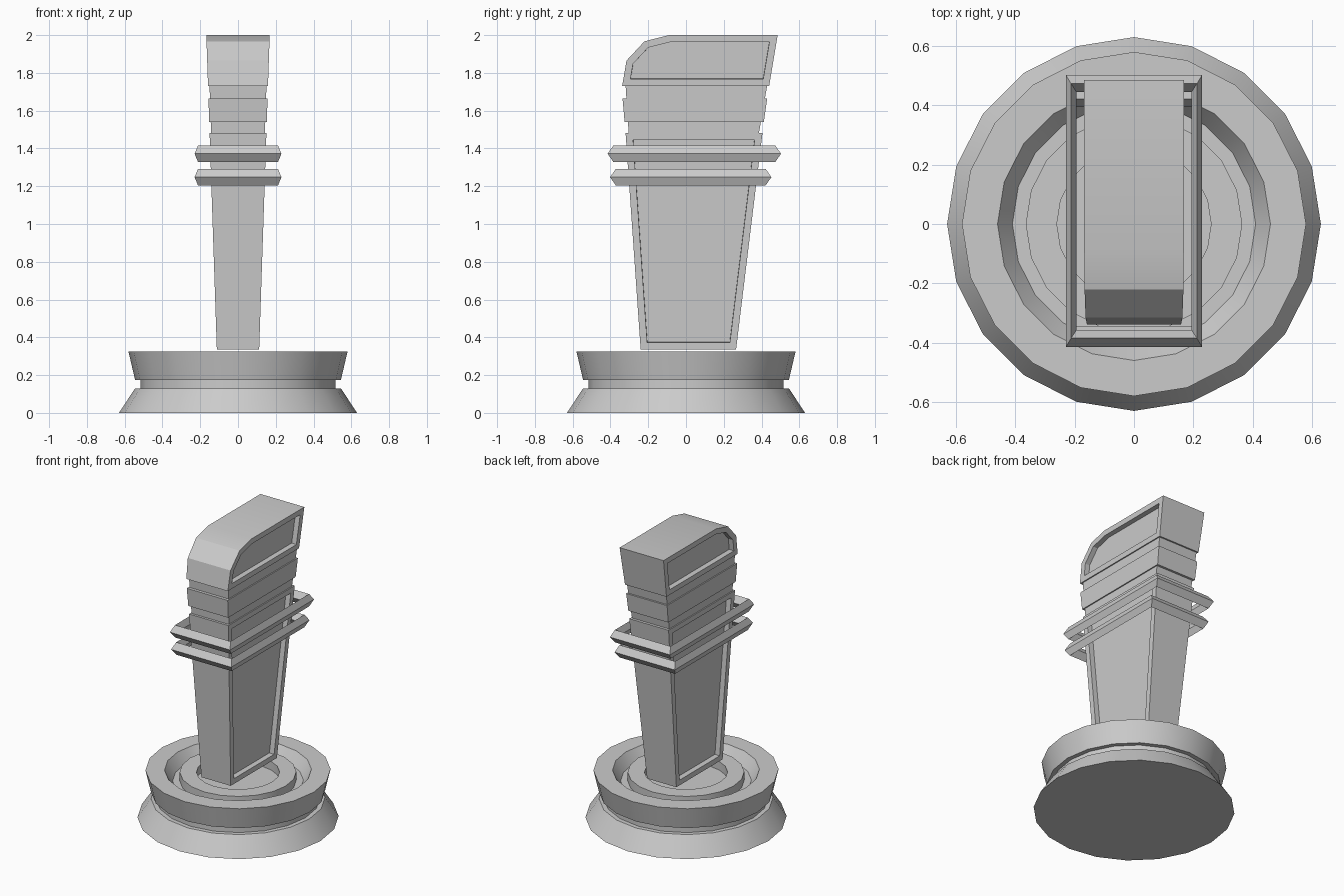
import bpy, bmesh, math

if "Cube" in bpy.data.objects:
    bpy.data.objects.remove(bpy.data.objects["Cube"])


def finish(name, bm, smooth=False):
    bmesh.ops.recalc_face_normals(bm, faces=bm.faces[:])
    mesh = bpy.data.meshes.new(name)
    bm.to_mesh(mesh)
    bm.free()
    ob = bpy.data.objects.new(name, mesh)
    bpy.context.collection.objects.link(ob)
    if smooth:
        bpy.ops.object.select_all(action='DESELECT')
        ob.select_set(True)
        bpy.context.view_layer.objects.active = ob
        bpy.ops.object.shade_smooth_by_angle(angle=math.radians(30))
    return ob


def half_width(z):
    return 0.112 + (z - 0.335) * 0.0335


def slab(name, profile, shrink=0.0, frame=0.0, depth=0.035, smooth=False):
    """Side profile (y, z) spread in x to the tapering width, with optional sunk side panels."""
    bm = bmesh.new()
    sides = [[bm.verts.new((s * (half_width(z) - shrink), y, z)) for y, z in profile]
             for s in (-1, 1)]
    panels = [bm.faces.new(v) for v in sides]
    n = len(profile)
    for i in range(n):
        j = (i + 1) % n
        bm.faces.new((sides[0][i], sides[0][j], sides[1][j], sides[1][i]))
    bmesh.ops.recalc_face_normals(bm, faces=bm.faces[:])
    if frame:
        bmesh.ops.inset_individual(bm, faces=panels, thickness=frame, use_even_offset=True)
        bmesh.ops.inset_individual(bm, faces=panels, thickness=0.001, depth=-depth,
                                   use_even_offset=True)
    return finish(name, bm, smooth)


def ring(name, z, y0, y1, x=0.23):
    """Rectangular hoop with a diamond cross-section."""
    section = [(0, 0, 0), (0.018, 0.03, 0.043), (0.036, 0.058, 0), (0.018, 0.03, -0.043)]
    bm = bmesh.new()
    loops = []
    for dx, dy, dz in section:
        a, b, c = x - dx, y0 + dy, y1 - dy
        loops.append([bm.verts.new((px, py, z + dz))
                      for px, py in ((-a, b), (a, b), (a, c), (-a, c))])
    for k in range(4):
        p, q = loops[k], loops[(k + 1) % 4]
        for i in range(4):
            j = (i + 1) % 4
            bm.faces.new((p[i], p[j], q[j], q[i]))
    return finish(name, bm)


# Round 20-sided base with groove, bowl, raised collar and socket
profile = [(0, 0), (0.63, 0), (0.545, 0.13), (0.515, 0.13), (0.515, 0.175),
           (0.545, 0.175), (0.58, 0.325), (0.46, 0.325), (0.41, 0.25),
           (0.365, 0.25), (0.365, 0.31), (0.26, 0.31), (0.26, 0.25), (0, 0.25)]
bm = bmesh.new()
verts = [bm.verts.new((r, 0, z)) for r, z in profile]
edges = [bm.edges.new(e) for e in zip(verts, verts[1:])]
bmesh.ops.spin(bm, geom=verts + edges, cent=(0, 0, 0), axis=(0, 0, 1),
               angle=math.tau, steps=20)
bmesh.ops.remove_doubles(bm, verts=bm.verts[:], dist=0.0005)
finish("base", bm, smooth=True)

# Tapered handle shaft with sunk side panels
slab("handle_shaft", [(-0.24, 0.335), (0.265, 0.335), (0.405, 1.483), (-0.32, 1.483)],
     frame=0.037)

# Neck core and the wider band around it
slab("neck_core", [(-0.303, 1.475), (0.385, 1.475), (0.43, 1.735), (-0.32, 1.735)],
     shrink=0.008)
slab("neck_band", [(-0.325, 1.54), (0.412, 1.54), (0.43, 1.665), (-0.336, 1.665)])

# Head with rounded front shoulder and sunk side panels
slab("head", [(-0.338, 1.73), (0.44, 1.73), (0.485, 2.0), (-0.09, 2.0),
              (-0.22, 1.967), (-0.315, 1.865)], frame=0.037, smooth=True)

# Two floating hoops around the handle
ring("upper_ring", 1.372, -0.415, 0.503)
ring("lower_ring", 1.248, -0.402, 0.452)
